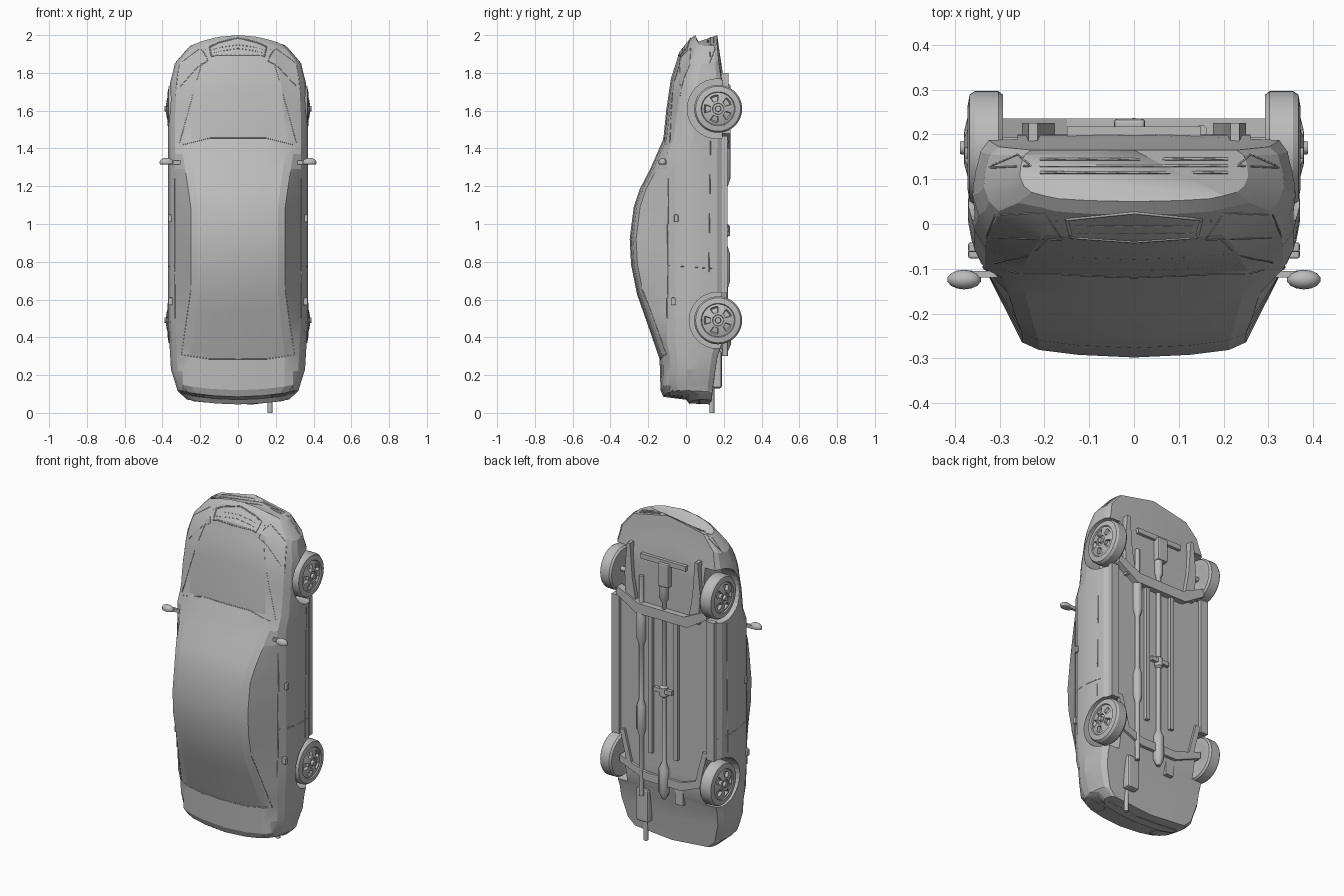
import bpy, bmesh, math
from mathutils import Vector, Matrix
from mathutils.bvhtree import BVHTree

if "Cube" in bpy.data.objects:
    bpy.data.objects.remove(bpy.data.objects["Cube"])

grey = bpy.data.materials.new("plain grey")
grey.use_nodes = True
grey.diffuse_color = (0.5, 0.5, 0.5, 1)
grey.node_tree.nodes["Principled BSDF"].inputs["Base Color"].default_value = grey.diffuse_color


def finish(name, bm, smooth=None):
    bmesh.ops.recalc_face_normals(bm, faces=bm.faces)
    mesh = bpy.data.meshes.new(name)
    bm.to_mesh(mesh)
    bm.free()
    mesh.materials.append(grey)
    ob = bpy.data.objects.new(name, mesh)
    bpy.context.collection.objects.link(ob)
    if smooth:
        bpy.ops.object.select_all(action='DESELECT')
        bpy.context.view_layer.objects.active = ob
        ob.select_set(True)
        bpy.ops.object.shade_smooth_by_angle(angle=math.radians(smooth))
    return ob


def curve(z, pts):
    """Piecewise linear value at z."""
    for (a, va), (b, vb) in zip(pts, pts[1:]):
        if z <= b:
            return va + (vb - va) * max(0, (z - a) / (b - a))
    return pts[-1][1]


def loft(bm, rings, caps=True):
    rows = [[bm.verts.new(p) for p in r] for r in rings]
    n = len(rows[0])
    for a, b in zip(rows, rows[1:]):
        for i in range(n):
            bm.faces.new((a[i], a[(i + 1) % n], b[(i + 1) % n], b[i]))
    if caps:
        bm.faces.new(rows[0])
        bm.faces.new(rows[-1])
    return rows


# Body shell: the car stands on its tail, roof towards -y
TOP = [(.045, .02), (.07, 0), (.085, -.12), (.12, -.135), (.285, -.14), (.43, -.19),
       (.63, -.26), (.785, -.291), (.92, -.298), (1.09, -.277), (1.185, -.245), (1.29, -.19),
       (1.45, -.12), (1.6, -.105), (1.77, -.08), (1.91, -.035), (1.98, .02), (2, .05)]
EDGE = [(.045, .23), (.12, .29), (.3, .29), (.63, .25), (1.1, .25), (1.42, .3), (1.8, .27), (2, .2)]
WIDE = [(.045, .27), (.08, .32), (.2, .355), (.5, .37), (1.6, .37), (1.85, .36), (1.95, .335), (2, .255)]
BOTTOM = [(.045, .135), (.28, .165), (.4, .2), (1.76, .2), (2, .165)]


def section(z):
    t, e, w, b = (curve(z, c) for c in (TOP, EDGE, WIDE, BOTTOM))
    k = min(1, (b - t) / .3)
    yb = max(-.1, t + .055 * k)
    half = [(0, t), (e * .5, t + .006 * k), (e * .85, t + .017 * k), (e, t + .034 * k), (w * .9, yb)]
    half += [(w * f, yb + (b - yb) * g) for f, g in
             ((.965, .15), (1, .38), (.99, .65), (.96, .88), (.9, 1))]
    half.append((0, b))
    front = .9 * min(1, max(0, (z - 1.5) / .4))
    rear = .35 * min(1, max(0, (.4 - z) / .3))
    ring = half + [(-x, y) for x, y in half[-2:0:-1]]
    return [(x, y, z + (rear - front) * x * x) for x, y in ring]


stations = sorted({z for z, v in TOP + WIDE} | {.2, .36, .53, .7, .85, 1, 1.37, 1.7, 1.95})
bm = bmesh.new()
loft(bm, [section(z) for z in stations])
body = finish("body", bm, 14)

# Wheel wells
AXLES = (("rear", .49, .148), ("front", 1.61, .158))
for label, z, r in AXLES:
    for s in (1, -1):
        bm = bmesh.new()
        bmesh.ops.create_cone(bm, cap_ends=True, segments=32, radius1=r, radius2=r, depth=.4,
                              matrix=Matrix.Translation((s * .46, .165, z)) @ Matrix.Rotation(math.pi / 2, 4, 'Y'))
        cutter = finish("well_cutter", bm)
        cutter.hide_render = True
        mod = body.modifiers.new("well", 'BOOLEAN')
        mod.operation, mod.object, mod.solver = 'DIFFERENCE', cutter, 'EXACT'
        bpy.context.view_layer.objects.active = body
        bpy.ops.object.modifier_apply(modifier=mod.name)
        bpy.data.objects.remove(cutter)

# Wheels: turned profile (radius, x) with five sunken windows
PROFILE = [(.06, .30), (.085, .292), (.118, .292), (.127, .303), (.127, .355), (.119, .367), (.09, .372),
           (.086, .366), (.074, .37), (.042, .378), (.03, .38), (.028, .373), (.016, .373), (.014, .388)]
SEG = 40
for label, z, r in AXLES:
    for s, side in ((1, "left"), (-1, "right")):
        bm = bmesh.new()
        rings = [[(s * x, .17 + q * math.cos(i * math.tau / SEG), z + q * math.sin(i * math.tau / SEG))
                  for i in range(SEG)] for q, x in PROFILE]
        loft(bm, rings)
        bmesh.ops.recalc_face_normals(bm, faces=bm.faces)
        windows = []
        for f in bm.faces:
            c = f.calc_center_median()
            a = math.atan2(c.z - z, c.y - .17) % (math.tau / 5)
            q = math.hypot(c.z - z, c.y - .17)
            if .05 < q < .065 and abs(c.x) > .36 and .25 < a < 1.0:
                windows.append(f)
        bmesh.ops.inset_region(bm, faces=windows, thickness=.004, depth=-.016)
        finish(f"{label}_{side}_wheel", bm, 30)


def box(name, size, at, tilt=0, bevel=0):
    """Box, optionally turned about y and bevelled."""
    bm = bmesh.new()
    m = Matrix.Translation(at) @ Matrix.Rotation(tilt, 4, 'Y') @ Matrix.Diagonal((*size, 1))
    bmesh.ops.create_cube(bm, size=1, matrix=m)
    if bevel:
        bmesh.ops.bevel(bm, geom=bm.edges[:], offset=bevel, segments=2, affect='EDGES', profile=.5)
    return finish(name, bm)


def prism(name, outline, y0, y1):
    """Outline in x, z given thickness in y."""
    bm = bmesh.new()
    loft(bm, [[(x, y, z) for x, z in outline] for y in (y0, y1)])
    return finish(name, bm)


def turned(name, x, y, steps, sides=12):
    """Round bar along z with (z, radius) steps."""
    bm = bmesh.new()
    loft(bm, [[(x + r * math.cos(i * math.tau / sides), y + r * math.sin(i * math.tau / sides), z)
               for i in range(sides)] for z, r in steps])
    return finish(name, bm, 35)


# Underside
for s, side in ((1, "left"), (-1, "right")):
    box(f"{side}_sill", (.05, .03, .83), (s * .315, .205, 1.05))
    box(f"{side}_floor_rail", (.025, .025, .85), (s * .085, .208, 1.0))
    prism(f"{side}_front_arm", [(s * .17, 1.43), (s * .24, 1.43), (s * .25, 1.62), (s * .235, 1.8), (s * .215, 1.8), (s * .2, 1.6)], .18, .225)
    box(f"{side}_rear_link", (.03, .03, .2), (s * .25, .2, .57), s * .25)
prism("front_crossmember", [(-.3, 1.48), (-.17, 1.4), (.17, 1.4), (.3, 1.48), (.3, 1.53), (.15, 1.46),
                            (-.15, 1.46), (-.3, 1.53)], .19, .235)
prism("rear_crossmember", [(-.29, .47), (-.12, .4), (.12, .4), (.29, .47), (.29, .51), (.12, .45),
                           (-.12, .45), (-.29, .51)], .17, .215)
for label, z, r in AXLES:
    bar = turned(f"{label}_axle", 0, 0, [(-.3, .014), (.3, .014)])
    bar.matrix_world = Matrix.Translation((0, .18, z)) @ Matrix.Rotation(math.pi / 2, 4, 'Y')
turned("drive_shaft", 0, .207, [(.32, .012), (.36, .03), (.5, .03), (.54, .013), (.93, .013),
                                (.94, .025), (.99, .025), (1, .013), (1.5, .013), (1.52, .025), (1.6, .025)])
box("shaft_bracket", (.12, .02, .025), (0, .215, .97))
box("engine_sump", (.07, .06, .14), (-.01, .205, 1.67), 0, .008)
box("steering_rack", (.3, .025, .03), (0, .205, 1.74))
box("fuel_tank_strap", (.05, .03, .16), (-.09, .18, .38))
turned("exhaust", .15, .208, [(.3, .014), (.66, .014), (.7, .026), (.84, .026), (.88, .013),
                              (1.2, .013), (1.24, .027), (1.4, .027), (1.44, .013), (1.62, .013)])
box("muffler", (.08, .05, .2), (.16, .165, .23), 0, .012)
turned("tail_pipe", .17, .137, [(0, .013), (.15, .013)])

# Mirrors and door handles
for s, side in ((1, "left"), (-1, "right")):
    bm = bmesh.new()
    bmesh.ops.create_uvsphere(bm, u_segments=14, v_segments=8, radius=1)
    for v in bm.verts:
        v.co = Vector((s * .379 + v.co.x * .038, -.124 + v.co.y * .022, 1.326 + max(v.co.z, -.5) * .024))
    finish(f"{side}_mirror", bm, 40)
    box(f"{side}_mirror_stalk", (.06, .014, .02), (s * .335, -.112, 1.325))
    for label, z, y in (("front", 1.03, -.052), ("rear", .59, -.066)):
        box(f"{side}_{label}_handle", (.026, .022, .04), (s * .357, y, z), 0, .005)

# Raised seams laid on the body surface
bpy.context.view_layer.update()
surface = BVHTree.FromObject(body, bpy.context.evaluated_depsgraph_get())


def seam(name, pts, axis, sign, closed=False, r=.002):
    """Thin tube through points dropped on the body along one axis."""
    path = pts + pts[:1] if closed else pts
    hits = []
    for a, b in zip(path, path[1:]):
        for i in range(7):
            p = list(Vector(a).lerp(Vector(b), i / 6))
            p.insert(axis, sign * 3)
            d = Vector((0, 0, 0))
            d[axis] = -sign
            hit = surface.ray_cast(Vector(p), d)[0]
            if hit and (not hits or (hit - hits[-1]).length > 1e-5):
                hits.append(hit)
    if len(hits) < 2:
        return
    data = bpy.data.curves.new(name, 'CURVE')
    data.dimensions, data.bevel_depth, data.bevel_resolution = '3D', r, 0
    sp = data.splines.new('POLY')
    sp.points.add(len(hits) - 1)
    for q, h in zip(sp.points, hits):
        q.co = (*h, 1)
    data.materials.append(grey)
    bpy.context.collection.objects.link(bpy.data.objects.new(name, data))


for s, side in ((1, "left"), (-1, "right")):
    seam(f"{side}_hood_seam", [(s * .31, 1.43), (s * .17, 1.93)], 1, -1)
    seam(f"{side}_rear_glass_seam", [(s * .25, .65), (s * .3, .31)], 1, -1)
    seam(f"{side}_headlamp", [(s * .16, -.035), (s * .33, -.03), (s * .31, .02), (s * .2, .025)], 2, 1, True)
    seam(f"{side}_fog_lamp", [(s * .23, .13), (s * .33, .125), (s * .26, .155)], 2, 1, True)
    seam(f"{side}_tail_lamp", [(s * .18, -.09), (s * .29, -.09), (s * .3, -.02), (s * .18, -.02)], 2, -1, True)
    seam(f"{side}_belt_trim", [(-.1, .5), (-.095, 1.24)], 0, s, False, .003)
    seam(f"{side}_rear_door_seam", [(-.09, .78), (.19, .76)], 0, s)
    seam(f"{side}_lower_crease", [(.12, .66), (.13, 1.44)], 0, s)
seam("windshield_base", [(-.29, 1.42), (-.15, 1.455), (.15, 1.455), (.29, 1.42)], 1, -1)
seam("rear_glass_base", [(-.3, .31), (-.15, .285), (.15, .285), (.3, .31)], 1, -1)
seam("grille_frame", [(-.15, .01), (-.14, -.03), (0, -.04), (.14, -.03), (.15, .01), (0, .025)], 2, 1, True, .004)
for y in (-.02, -.005):
    seam("grille_bar", [(-.13, y), (.13, y)], 2, 1)
for y in (.115, .13, .145):
    seam("lower_intake_bar", [(-.21, y), (.21, y)], 2, 1, False, .003)
seam("rear_bumper_line", [(-.24, .07), (.24, .07)], 2, -1, False, .004)
